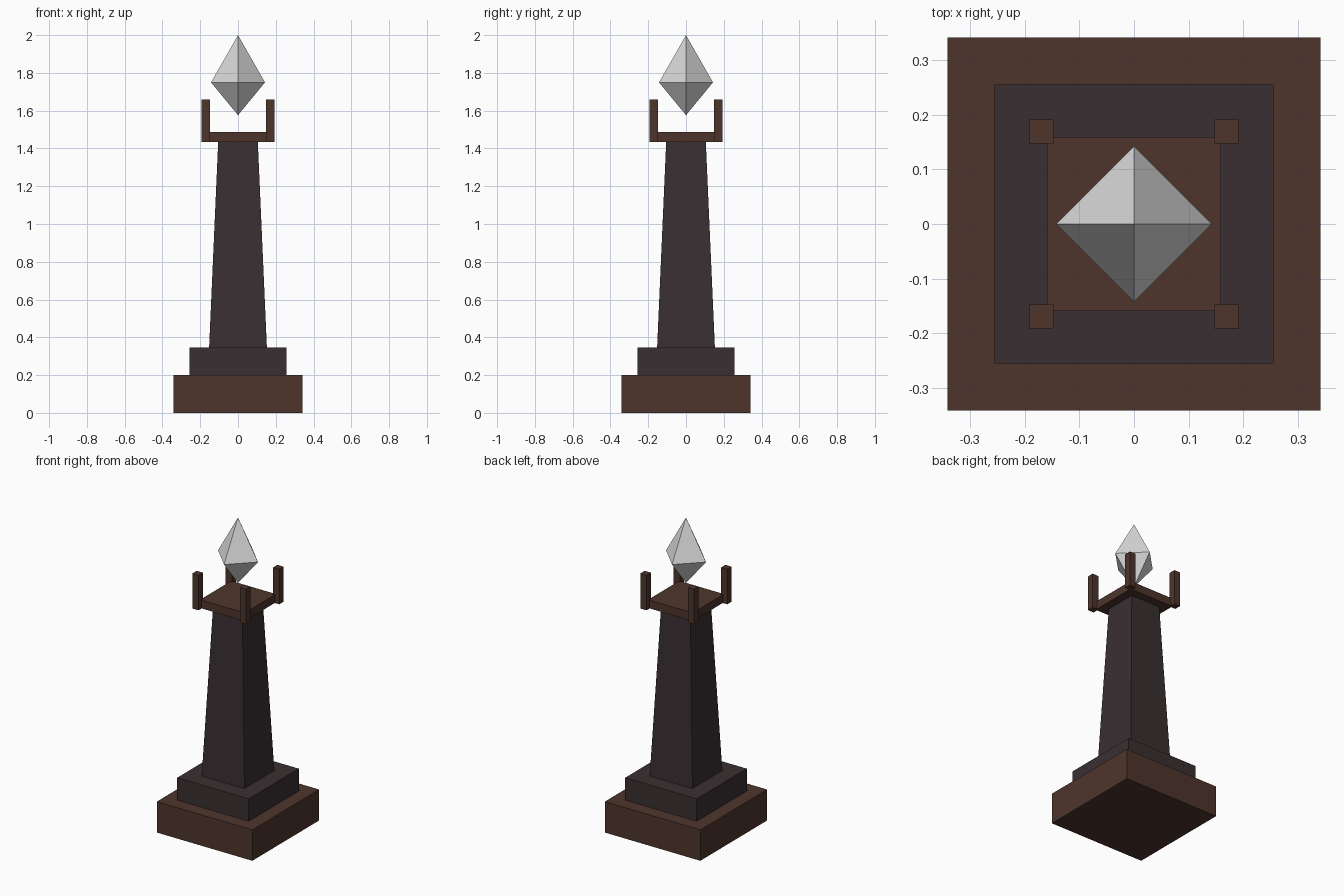
import bpy, bmesh

if "Cube" in bpy.data.objects:
    bpy.data.objects.remove(bpy.data.objects["Cube"])


def material(name, srgb):
    lin = [(c / 255 / 12.92) if c < 10 else ((c / 255 + 0.055) / 1.055) ** 2.4 for c in srgb]
    m = bpy.data.materials.new(name)
    m.diffuse_color = (*lin, 1)
    m.use_nodes = True
    m.node_tree.nodes["Principled BSDF"].inputs["Base Color"].default_value = m.diffuse_color
    return m


brown = material("dark brown wood", (78, 53, 44))
stone = material("charcoal stone", (57, 47, 49))
pale = material("pale crystal", (217, 217, 217))


def build(name, bm, mat):
    bmesh.ops.recalc_face_normals(bm, faces=bm.faces)
    mesh = bpy.data.meshes.new(name)
    bm.to_mesh(mesh)
    bm.free()
    mesh.materials.append(mat)
    obj = bpy.data.objects.new(name, mesh)
    bpy.context.collection.objects.link(obj)
    return obj


def block(name, mat, z0, z1, half, top=None, x=0, y=0):
    """Square block, tapering to half-width top if given."""
    bm = bmesh.new()
    bmesh.ops.create_cube(bm, size=2)
    for v in bm.verts:
        h = (half if top is None else top) if v.co.z > 0 else half
        v.co = (x + v.co.x * h, y + v.co.y * h, z1 if v.co.z > 0 else z0)
    return build(name, bm, mat)


# Stepped base and tapered shaft
block("base", brown, 0, 0.2, 0.342)
block("plinth", stone, 0.2, 0.345, 0.256)
block("shaft", stone, 0.345, 1.433, 0.153, top=0.105)

# Platform with four corner prongs
block("platform", brown, 1.433, 1.486, 0.16)
for sx in (-1, 1):
    for sy in (-1, 1):
        block("corner_prong", brown, 1.433, 1.66, 0.022, x=sx * 0.17, y=sy * 0.17)

# Floating crystal: points on the axes
bm = bmesh.new()
r = 0.143
ring = [bm.verts.new((x * r, y * r, 1.75)) for x, y in ((1, 0), (0, 1), (-1, 0), (0, -1))]
for z in (2.0, 1.576):
    tip = bm.verts.new((0, 0, z))
    for i in range(4):
        bm.faces.new((ring[i], ring[(i + 1) % 4], tip))
build("crystal", bm, pale)
